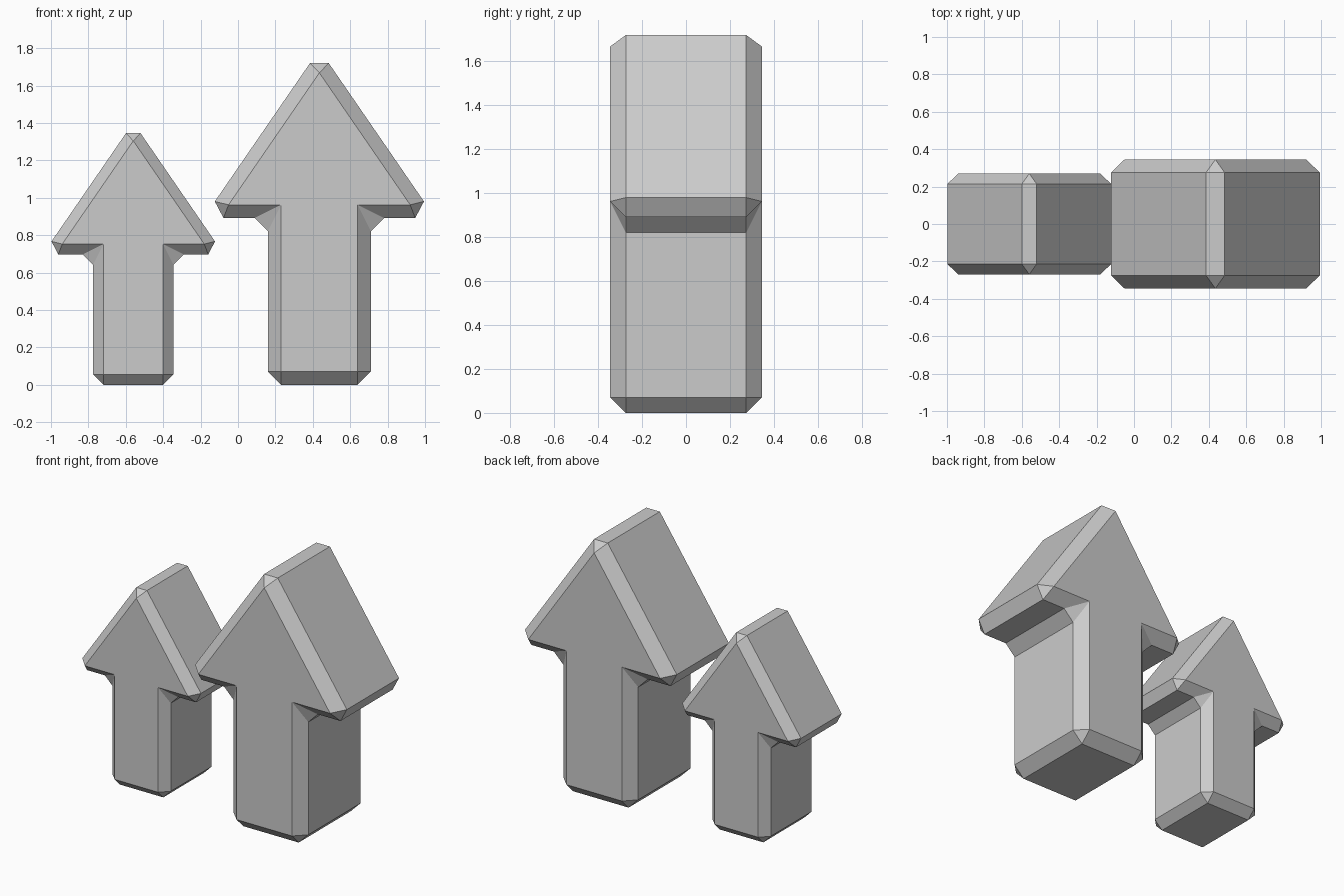
import bpy

if "Cube" in bpy.data.objects:
    bpy.data.objects.remove(bpy.data.objects["Cube"])

# right half of the sharp arrow outline (x, z): shaft, underside of head, apex
HALF = [(0.275, 0.0), (0.275, 0.892), (0.62, 0.892)]
APEX = (0.0, 1.793)
DEPTH = 0.345  # half thickness


def arrow(name, x, scale):
    outline = HALF + [APEX] + [(-px, pz) for px, pz in reversed(HALF)]
    n = len(outline)
    verts = [(px, y, pz) for y in (-DEPTH, DEPTH) for px, pz in outline]
    faces = [tuple(range(n)), tuple(reversed(range(n, 2 * n)))]
    faces += [((i + 1) % n, i, i + n, (i + 1) % n + n) for i in range(n)]
    mesh = bpy.data.meshes.new(name)
    mesh.from_pydata(verts, [], faces)
    obj = bpy.data.objects.new(name, mesh)
    bpy.context.collection.objects.link(obj)
    obj.location.x = x
    obj.scale = (scale, scale, scale)
    # single flat chamfer of constant face width on every edge
    bev = obj.modifiers.new("chamfer", 'BEVEL')
    bev.offset_type = 'WIDTH'
    bev.width = 0.1
    bev.segments = 1
    bev.limit_method = 'NONE'
    bev.use_clamp_overlap = False
    return obj


# two upright arrows, small one on the left
arrow("large_arrow", 0.435, 1.0)
arrow("small_arrow", -0.56, 0.782)
